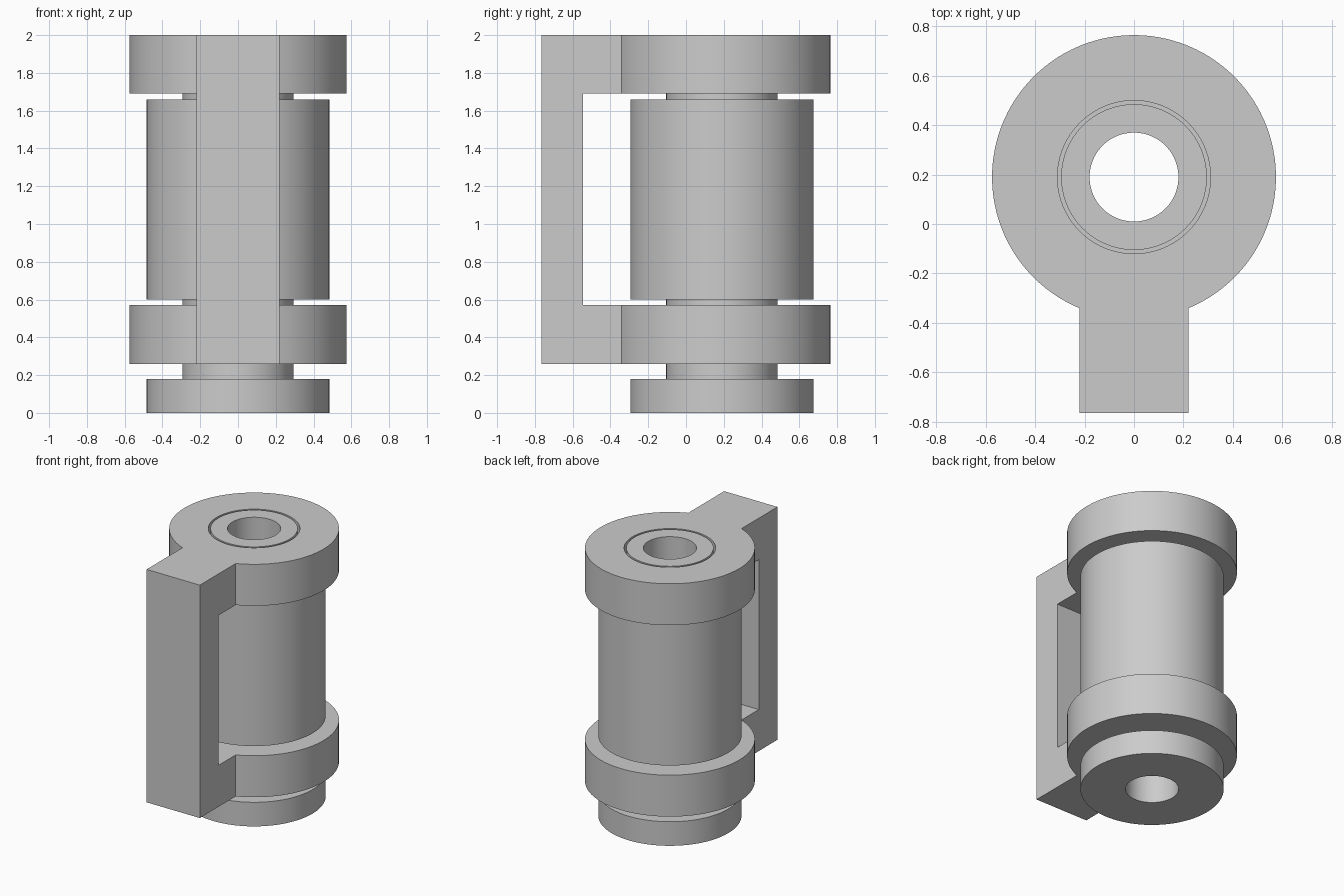
import bpy
import bmesh
from math import asin, cos, sin, pi, radians

default = bpy.data.objects.get("Cube")
if default:
    bpy.data.objects.remove(default, do_unlink=True)

SEGMENTS = 96
AXIS_Y = 0.19                      # shared axis of every round part
TOP = 2.0
COLLAR_R, COLLAR_HOLE = 0.575, 0.31
SHAFT_R, BORE_R, ROLLER_R = 0.295, 0.18, 0.485
ARM_HALF, ARM_FRONT, POST_BACK = 0.22, -0.765, -0.545

grey = bpy.data.materials.new("plain grey")
grey.use_nodes = True
colour = (0.6, 0.6, 0.6, 1)
grey.diffuse_color = colour
grey.node_tree.nodes["Principled BSDF"].inputs["Base Color"].default_value = colour


def add_mesh(name, bm):
    """Turn a bmesh into a finished, grey scene object."""
    bmesh.ops.recalc_face_normals(bm, faces=bm.faces)
    mesh = bpy.data.meshes.new(name)
    bm.to_mesh(mesh)
    bm.free()
    obj = bpy.data.objects.new(name, mesh)
    bpy.context.collection.objects.link(obj)
    mesh.materials.append(grey)
    return obj


def smooth(obj):
    bpy.ops.object.select_all(action="DESELECT")
    obj.select_set(True)
    bpy.context.view_layer.objects.active = obj
    bpy.ops.object.shade_smooth_by_angle(angle=radians(30))


def lathe(name, profile):
    """Revolve a closed radius/height profile about the shared axis."""
    bm = bmesh.new()
    verts = [bm.verts.new((r, AXIS_Y, z)) for r, z in profile]
    edges = [bm.edges.new((v, verts[i - 1])) for i, v in enumerate(verts)]
    bmesh.ops.spin(bm, geom=verts + edges, cent=(0, AXIS_Y, 0), axis=(0, 0, 1),
                   angle=2 * pi, steps=SEGMENTS, use_merge=True)
    bmesh.ops.remove_doubles(bm, verts=bm.verts, dist=1e-5)
    obj = add_mesh(name, bm)
    smooth(obj)
    return obj


def arc(radius, start, end, steps):
    angles = [start + (end - start) * i / steps for i in range(steps + 1)]
    return [(radius * cos(a), AXIS_Y + radius * sin(a)) for a in angles]


def prism(name, loops, low, high):
    """Extrude an outline, with any holes, between two heights."""
    bm = bmesh.new()
    edges = []
    for loop in loops:
        verts = [bm.verts.new((x, y, low)) for x, y in loop]
        edges += [bm.edges.new((v, verts[i - 1])) for i, v in enumerate(verts)]
    bmesh.ops.triangle_fill(bm, edges=edges, use_beauty=True)
    made = bmesh.ops.extrude_face_region(bm, geom=bm.faces[:], use_keep_orig=True)
    moved = [g for g in made["geom"] if isinstance(g, bmesh.types.BMVert)]
    bmesh.ops.translate(bm, verts=moved, vec=(0, 0, high - low))
    return add_mesh(name, bm)


# Hollow shaft with its fixed roller and end flange, all one turned piece
lathe("hollow_shaft_with_roller", [
    (BORE_R, 0), (ROLLER_R, 0), (ROLLER_R, 0.18), (SHAFT_R, 0.18),
    (SHAFT_R, 0.6), (ROLLER_R, 0.6), (ROLLER_R, 1.66), (SHAFT_R, 1.66),
    (SHAFT_R, TOP), (BORE_R, TOP)])

# Bracket: keyhole outline extruded to full height
half = asin(ARM_HALF / COLLAR_R)
outline = arc(COLLAR_R, -pi / 2 + half, 3 * pi / 2 - half, SEGMENTS)
outline += [(-ARM_HALF, ARM_FRONT), (ARM_HALF, ARM_FRONT)]
hole = arc(COLLAR_HOLE, 0, 2 * pi, SEGMENTS)[:-1]
bracket = prism("bracket", [outline, hole], 0.26, TOP)

# Cut the middle away, leaving two collars joined by the front post
cutter = prism("window_cutter", [[(-1, POST_BACK), (1, POST_BACK), (1, 1), (-1, 1)]],
               0.57, 1.69)
cutter.hide_render = True
cut = bracket.modifiers.new("window", "BOOLEAN")
cut.operation = "DIFFERENCE"
cut.solver = "EXACT"
cut.object = cutter
bpy.context.view_layer.objects.active = bracket
bpy.ops.object.modifier_apply(modifier=cut.name)
bpy.data.objects.remove(cutter, do_unlink=True)
smooth(bracket)
